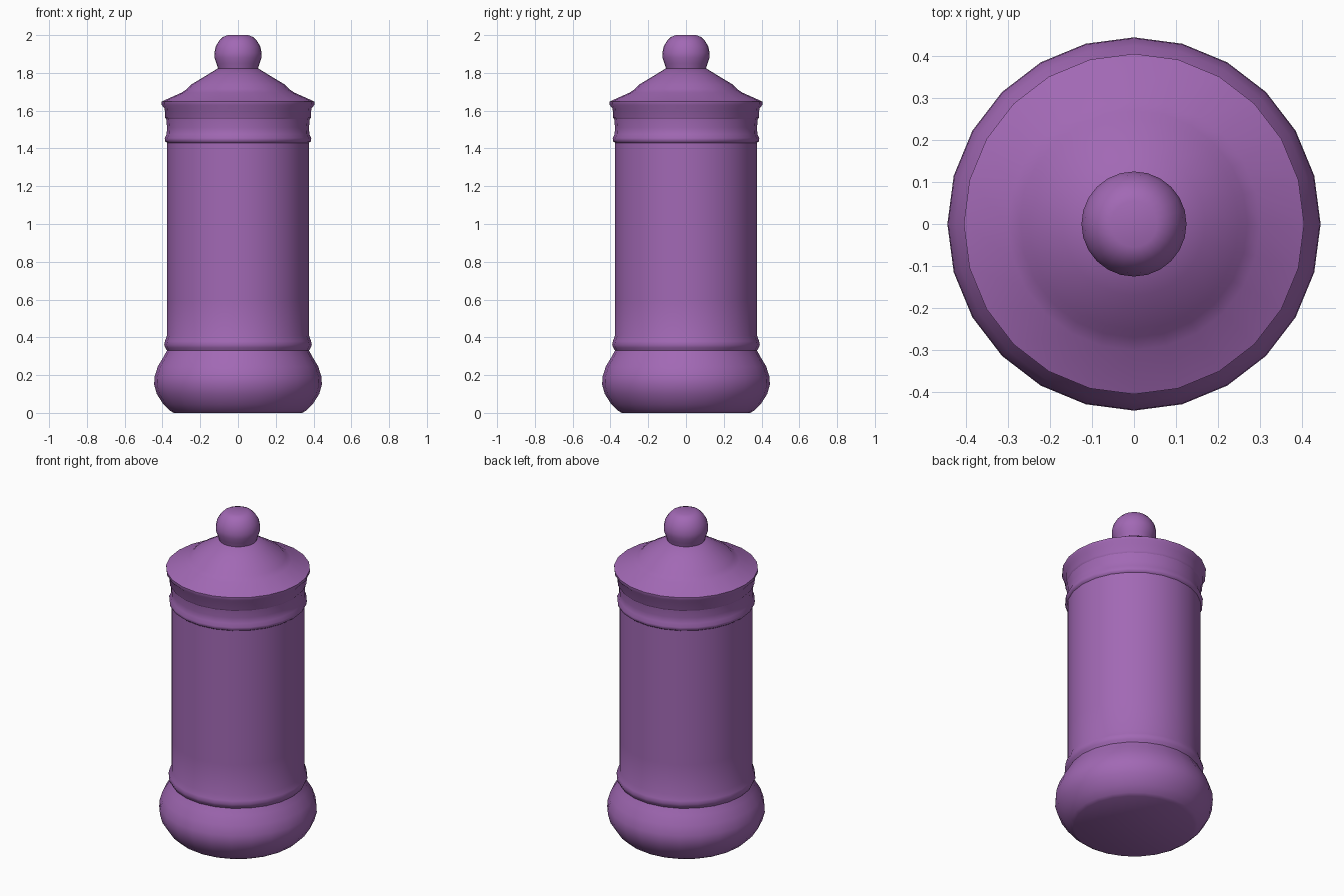
import bpy
import bmesh
from math import cos, sin, pi, radians

cube = bpy.data.objects.get("Cube")
if cube:
    bpy.data.objects.remove(cube, do_unlink=True)

SIDES = 24

purple = bpy.data.materials.new("purple_glaze")
purple.use_nodes = True
COLOUR = (0.36, 0.14, 0.46, 1)
purple.diffuse_color = COLOUR
bsdf = next(n for n in purple.node_tree.nodes if n.type == 'BSDF_PRINCIPLED')
bsdf.inputs["Base Color"].default_value = COLOUR


def lathe(name, profile, cap_bottom=False, cap_top=False):
    """Turn a bottom-to-top (radius, height) profile around z."""
    bm = bmesh.new()
    rings = []
    for r, z in profile:
        rings.append([bm.verts.new((r * cos(2 * pi * i / SIDES),
                                    r * sin(2 * pi * i / SIDES), z))
                      for i in range(SIDES)])
    for low, high in zip(rings, rings[1:]):
        for i in range(SIDES):
            j = (i + 1) % SIDES
            bm.faces.new((low[i], low[j], high[j], high[i]))
    if cap_bottom:
        bm.faces.new(rings[0][::-1])
    if cap_top:
        bm.faces.new(rings[-1])
    mesh = bpy.data.meshes.new(name)
    bm.to_mesh(mesh)
    bm.free()
    mesh.materials.append(purple)
    obj = bpy.data.objects.new(name, mesh)
    bpy.context.collection.objects.link(obj)
    bpy.ops.object.select_all(action='DESELECT')
    obj.select_set(True)
    bpy.context.view_layer.objects.active = obj
    bpy.ops.object.shade_smooth_by_angle(angle=radians(50))
    return obj


# Jar: bulging foot, lower bead, straight wall, upper bead and neck
jar = [(0.34, 0), (0.36, 0.012), (0.395, 0.045), (0.43, 0.1), (0.444, 0.15),
       (0.442, 0.19), (0.425, 0.245), (0.395, 0.295), (0.376, 0.33),
       (0.385, 0.345), (0.391, 0.36), (0.387, 0.38), (0.376, 0.41),
       (0.376, 0.6), (0.376, 1), (0.376, 1.43), (0.386, 1.438),
       (0.388, 1.455), (0.378, 1.475), (0.376, 1.51), (0.38, 1.555)]
lathe("jar_body", jar, cap_bottom=True, cap_top=True)

# Lid: flared rim and stepped cone
lid = [(0.38, 1.555), (0.387, 1.565), (0.388, 1.61), (0.404, 1.63),
       (0.405, 1.648), (0.3, 1.695), (0.27, 1.715), (0.25, 1.737),
       (0.17, 1.785), (0.1, 1.828)]
lathe("lid", lid, cap_bottom=True, cap_top=True)

# Knob: ball with a narrow neck and a flattened top
knob = [(0.105, 1.82), (0.114, 1.85), (0.124, 1.88), (0.125, 1.905),
        (0.118, 1.94), (0.1, 1.97), (0.08, 1.99), (0.055, 2)]
lathe("lid_knob", knob, cap_bottom=True, cap_top=True)
